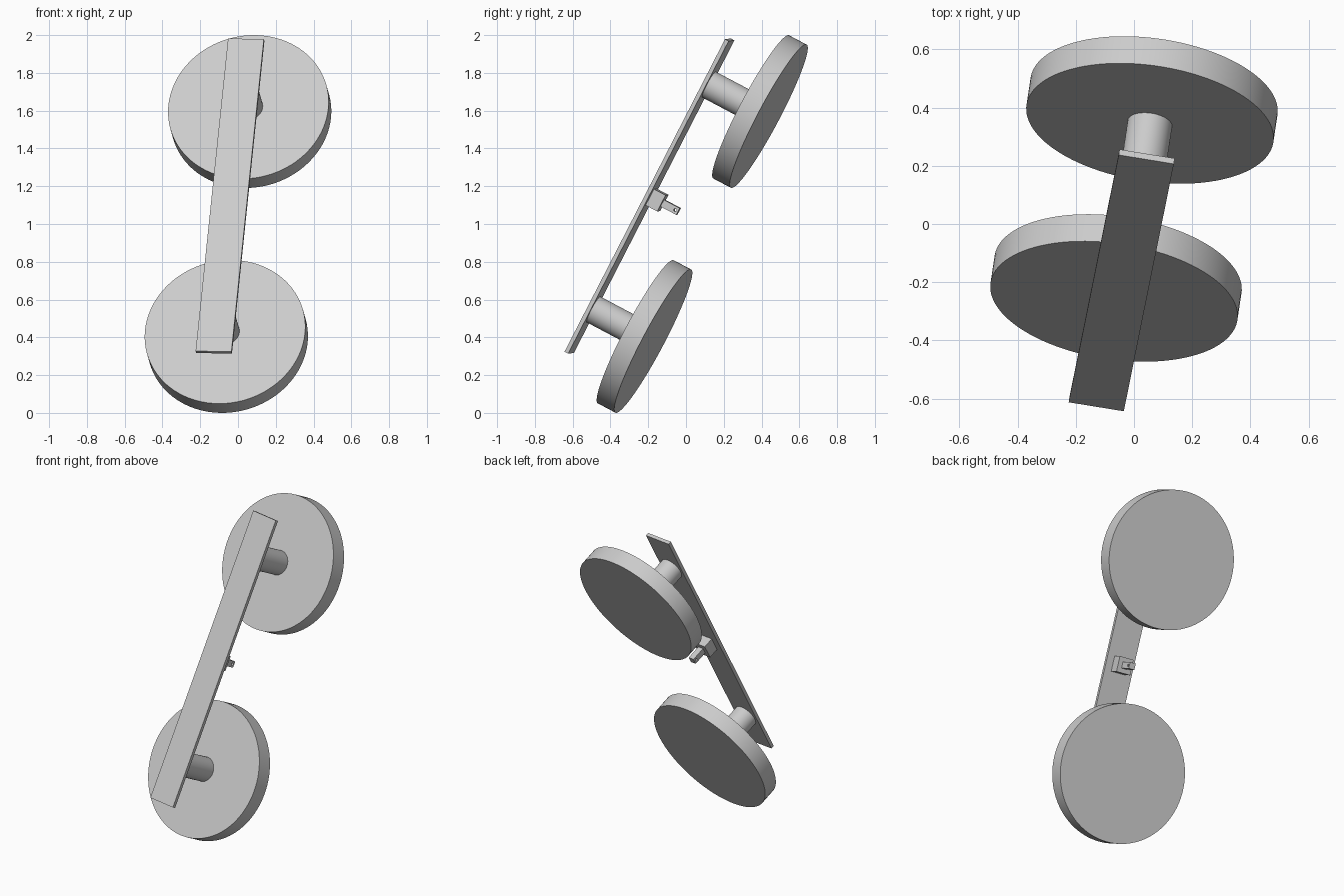
import bpy, math
from mathutils import Vector, Matrix

cube = bpy.data.objects.get("Cube")
if cube:
    bpy.data.objects.remove(cube, do_unlink=True)

# Tilted frame: local x runs along the bar, y across it, z from the bar to the discs
along = Vector((0.092, 0.455, 0.886)).normalized()
across = Vector((0.986, -0.16, -0.02))
across = (across - along * across.dot(along)).normalized()
normal = along.cross(across)
FRAME = Matrix.Translation((0, 0.086, 1.0)) @ Matrix((along, across, normal)).transposed().to_4x4()

grey = bpy.data.materials.new("light_grey")
grey.use_nodes = True
COLOUR = (0.6, 0.6, 0.6, 1)
grey.diffuse_color = COLOUR
grey.node_tree.nodes["Principled BSDF"].inputs["Base Color"].default_value = COLOUR


def finish(name, local):
    ob = bpy.context.object
    ob.name = name
    ob.data.materials.append(grey)
    ob.matrix_world = FRAME @ local
    return ob


def box(name, length, width, low, high):
    bpy.ops.mesh.primitive_cube_add(size=1)
    bpy.context.object.data.transform(Matrix.Diagonal((length, width, high - low, 1)))
    return finish(name, Matrix.Translation((0, 0, (low + high) / 2)))


def cylinder(name, x, radius, low, high):
    bpy.ops.mesh.primitive_cylinder_add(vertices=96, radius=radius, depth=high - low)
    bpy.ops.object.shade_smooth_by_angle(angle=math.radians(30))
    return finish(name, Matrix.Translation((x, 0, (low + high) / 2)))


# Flat bar joining the two discs
box("bar", 1.868, 0.192, -0.33, -0.308)

# Discs on their shafts
for side, x in (("upper", 0.672), ("lower", -0.672)):
    cylinder(side + "_disc", x, 0.429, -0.053, 0.053)
    cylinder(side + "_shaft", x, 0.077, -0.31, -0.05)

# Mounting block and drilled pin at the middle of the bar
box("mount_block", 0.097, 0.097, -0.31, -0.238)
pin = box("mount_pin", 0.04, 0.04, -0.24, -0.143)
bpy.ops.mesh.primitive_cylinder_add(vertices=24, radius=0.008, depth=0.1)
drill = finish("pin_drill", Matrix.Translation((0, 0, -0.16)) @ Matrix.Rotation(math.pi / 2, 4, "X"))
drill.hide_render = True
hole = pin.modifiers.new("hole", "BOOLEAN")
hole.operation = "DIFFERENCE"
hole.object = drill
bpy.context.view_layer.objects.active = pin
bpy.ops.object.modifier_apply(modifier="hole")
bpy.data.objects.remove(drill, do_unlink=True)
